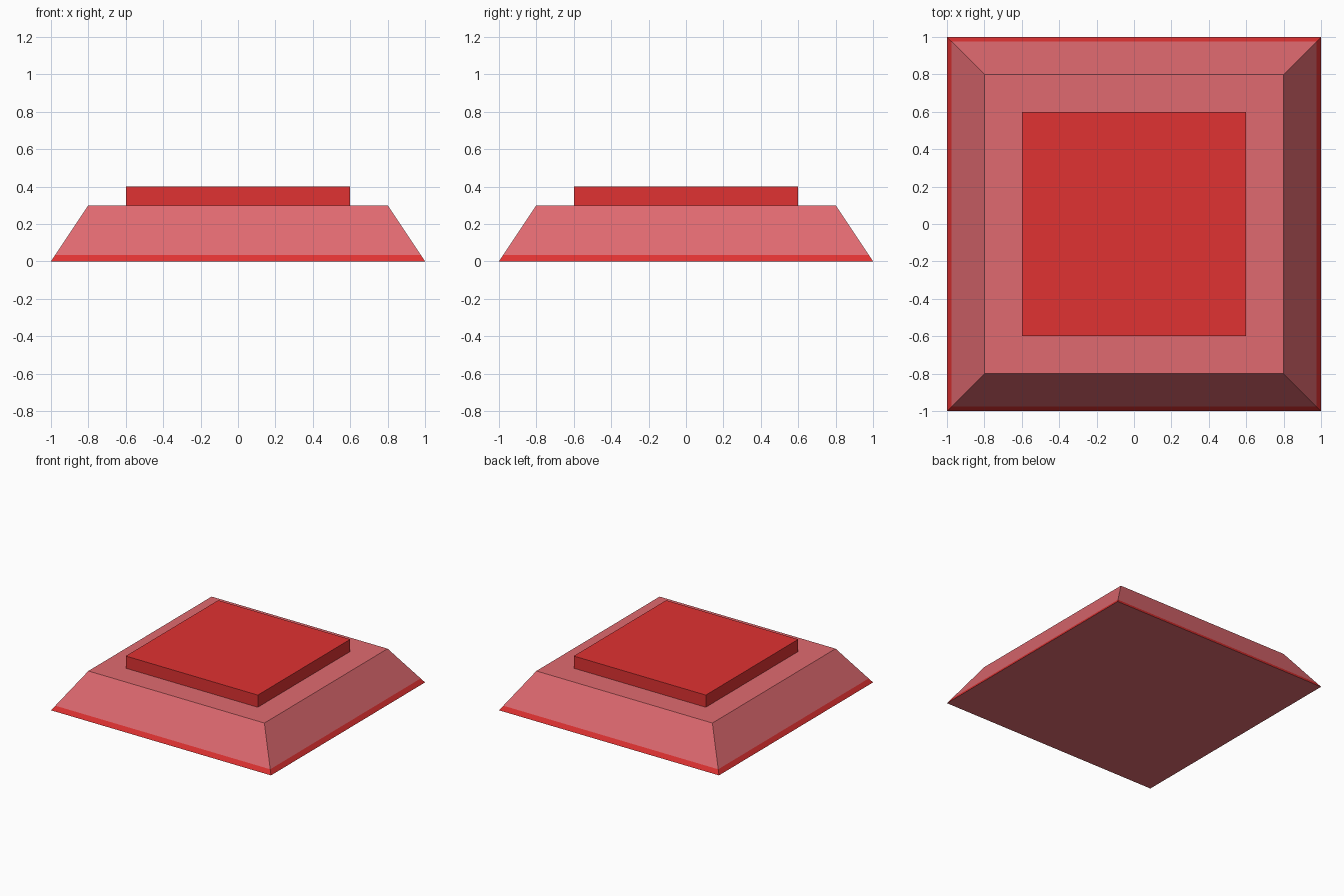
import bpy, bmesh

if "Cube" in bpy.data.objects:
    bpy.data.objects.remove(bpy.data.objects["Cube"])


def material(name, srgb):
    mat = bpy.data.materials.new(name)
    lin = [((c / 255 + 0.055) / 1.055) ** 2.4 for c in srgb]
    mat.diffuse_color = (*lin, 1)
    mat.use_nodes = True
    mat.node_tree.nodes["Principled BSDF"].inputs["Base Color"].default_value = mat.diffuse_color
    return mat


pink = material("pink", (224, 106, 112))
red = material("red", (224, 50, 50))


def tapered_block(name, half_bottom, half_top, z0, z1, mats):
    """Square block whose top may be narrower than its bottom."""
    bm = bmesh.new()
    bmesh.ops.create_cube(bm, size=2)
    for v in bm.verts:
        half, z = (half_top, z1) if v.co.z > 0 else (half_bottom, z0)
        v.co = (v.co.x * half, v.co.y * half, z)
    mesh = bpy.data.meshes.new(name)
    bm.to_mesh(mesh)
    bm.free()
    for m in mats:
        mesh.materials.append(m)
    obj = bpy.data.objects.new(name, mesh)
    bpy.context.collection.objects.link(obj)
    return obj


# Sloped base, cut around its foot so the lowest strip can be red
STRIPE = 0.035
base = tapered_block("sloped_base", 1.0, 0.8, 0.0, 0.3, [pink, red])
bm = bmesh.new()
bm.from_mesh(base.data)
bmesh.ops.bisect_plane(bm, geom=bm.verts[:] + bm.edges[:] + bm.faces[:],
                       plane_co=(0, 0, STRIPE), plane_no=(0, 0, 1))
for f in bm.faces:
    if 0.001 < f.calc_center_median().z < STRIPE:
        f.material_index = 1
bm.to_mesh(base.data)
bm.free()

# Raised square plate on top
tapered_block("top_plate", 0.6, 0.6, 0.3, 0.4, [red])
